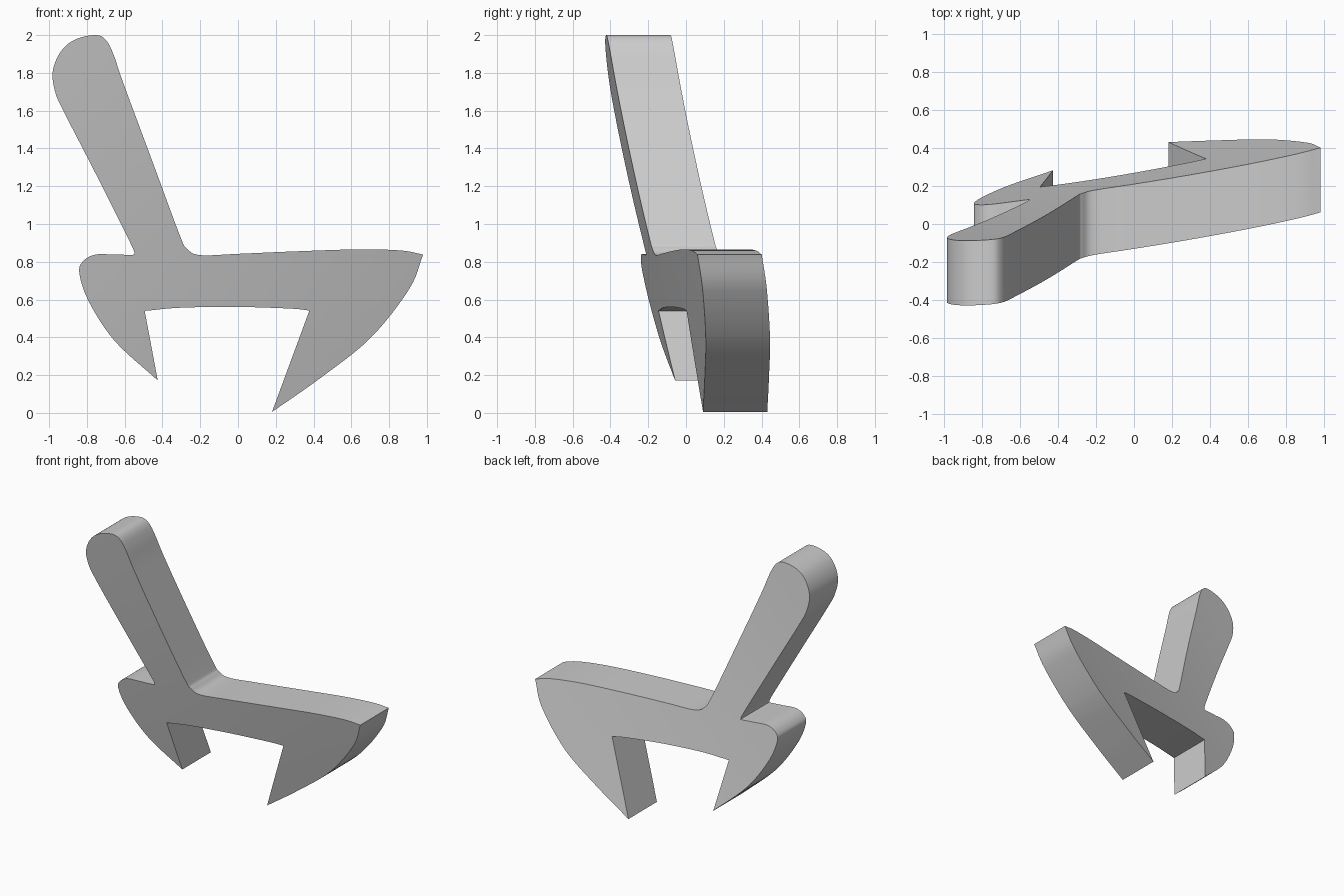
import bpy
import bmesh
from mathutils import Vector

cube = bpy.data.objects.get("Cube")
if cube:
    bpy.data.objects.remove(cube, do_unlink=True)

DEPTH = 0.34

# Outline as smooth runs between sharp corners (x, z)
RUNS = [
    # arm and bar top, from the notch round to the right point
    [(-.547, .838), (-.57, .9), (-.75, 1.26), (-.92, 1.59), (-.965, 1.69), (-.982, 1.79),
     (-.96, 1.875), (-.91, 1.945), (-.84, 1.985), (-.75, 2), (-.7, 1.975), (-.66, 1.9),
     (-.605, 1.74), (-.46, 1.35), (-.31, .945), (-.27, .87), (-.2, .835), (0, .842),
     (.3, .855), (.65, .866), (.87, .859), (.98, .838)],
    # right foot sweep
    [(.98, .838), (.906, .655), (.7, .395), (.43, .18), (.18, .005)],
    # inner side of right foot
    [(.18, .005), (.378, .542)],
    # underside of bar
    [(.378, .542), (.28, .552), (0, .561), (-.3, .557), (-.494, .54)],
    # inner side of left foot
    [(-.494, .54), (-.425, .172)],
    # left foot sweep and shoulder
    [(-.425, .172), (-.652, .38), (-.79, .59), (-.84, .74), (-.82, .803),
     (-.755, .838), (-.65, .838), (-.547, .836)],
]


def smooth_run(points, steps=6):
    """Catmull-Rom samples through the points, leaving out the last one."""
    p = [Vector(q) for q in points]
    p = [2 * p[0] - p[1]] + p + [2 * p[-1] - p[-2]]
    out = []
    for a, b, c, d in zip(p, p[1:], p[2:], p[3:]):
        for i in range(steps):
            t = i / steps
            out.append(.5 * (2 * b + (c - a) * t + (2 * a - 5 * b + 4 * c - d) * t ** 2
                             + (3 * b - a - 3 * c + d) * t ** 3))
    return out


def bend(x, z):
    """Gentle curved slope of the front face."""
    h = z - .84
    return -.13 + .165 * x + .03 * x * x + h * (-.205 - .03 * x + .02 * h)


# Flat outline, sliced into a grid so that it can bend
bm = bmesh.new()
outline = [q for run in RUNS for q in smooth_run(run)]
bm.faces.new([bm.verts.new((q.x, 0, q.y)) for q in outline])
for axis, start, count in ((0, -1, 20), (2, 0, 20)):
    for i in range(1, count):
        co, no = Vector((0, 0, 0)), Vector((0, 0, 0))
        co[axis] = start + i * .1 + .003
        no[axis] = 1
        bmesh.ops.bisect_plane(bm, geom=bm.verts[:] + bm.edges[:] + bm.faces[:],
                               dist=1e-5, plane_co=co, plane_no=no)
for v in bm.verts:
    v.co.y = bend(v.co.x, v.co.z)

# Thicken straight back
front = bm.faces[:]
back = bmesh.ops.extrude_face_region(bm, geom=front, use_keep_orig=True)
bmesh.ops.translate(bm, vec=(0, DEPTH, 0),
                    verts=[g for g in back["geom"] if isinstance(g, bmesh.types.BMVert)])
bmesh.ops.recalc_face_normals(bm, faces=bm.faces[:])

mesh = bpy.data.meshes.new("curved_branching_bar")
bm.to_mesh(mesh)
bm.free()
bar = bpy.data.objects.new("curved_branching_bar", mesh)
bpy.context.collection.objects.link(bar)

# Plain grey
grey = bpy.data.materials.new("plain grey")
grey.use_nodes = True
color = (.6, .6, .6, 1)
grey.diffuse_color = color
grey.node_tree.nodes["Principled BSDF"].inputs["Base Color"].default_value = color
mesh.materials.append(grey)

bpy.ops.object.select_all(action="DESELECT")
bar.select_set(True)
bpy.context.view_layer.objects.active = bar
bpy.ops.object.shade_smooth_by_angle(angle=.6)
